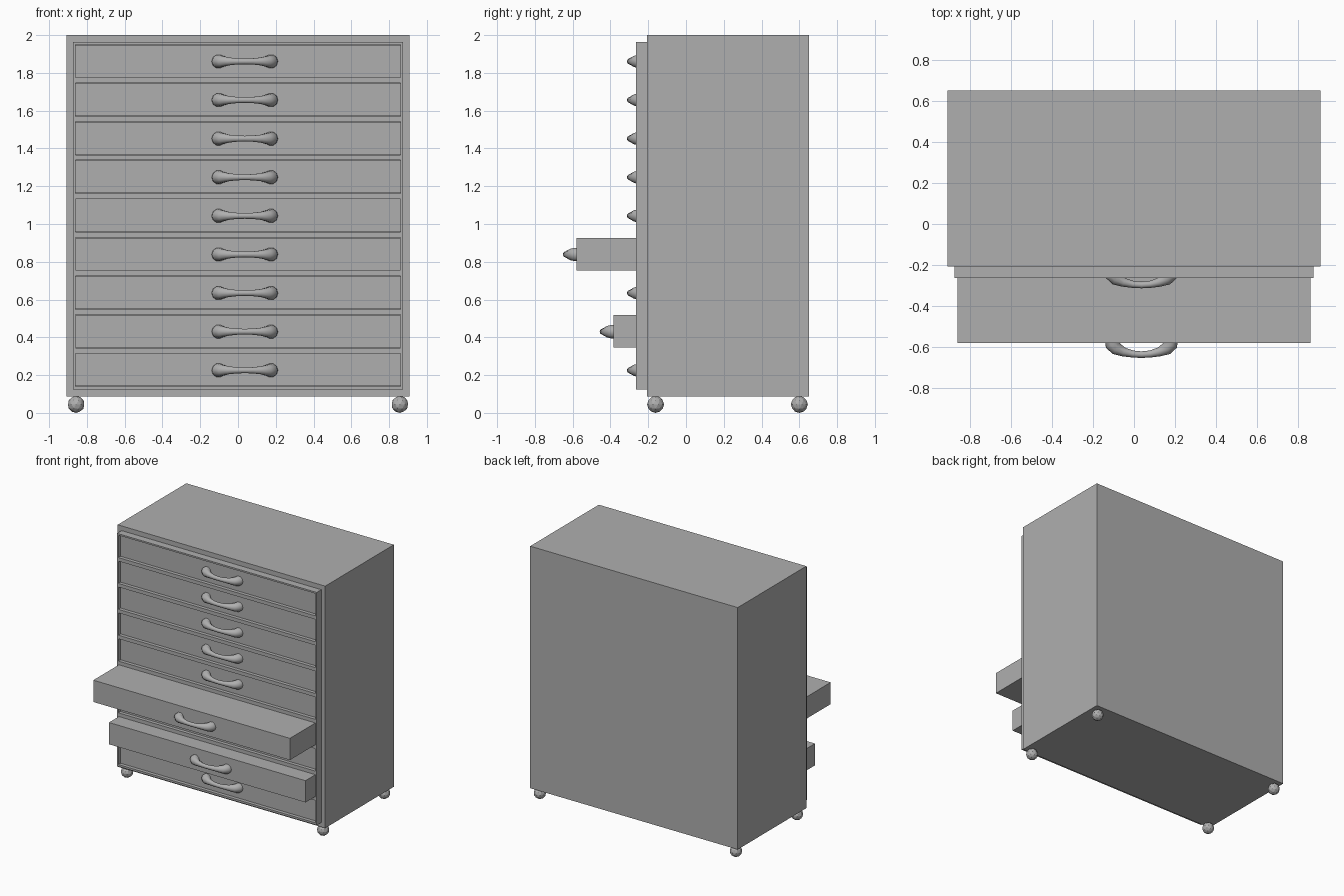
import bpy, bmesh, math
from mathutils import Vector, Matrix

if "Cube" in bpy.data.objects:
    bpy.data.objects.remove(bpy.data.objects["Cube"])

# Mid-grey finish shared by every part
GREY = bpy.data.materials.new("grey_finish")
GREY.diffuse_color = (0.43, 0.43, 0.43, 1)
GREY.use_nodes = True
GREY.node_tree.nodes["Principled BSDF"].inputs["Base Color"].default_value = GREY.diffuse_color


def make_object(name, bm):
    bmesh.ops.recalc_face_normals(bm, faces=bm.faces)
    mesh = bpy.data.meshes.new(name)
    bm.to_mesh(mesh)
    bm.free()
    mesh.materials.append(GREY)
    ob = bpy.data.objects.new(name, mesh)
    bpy.context.collection.objects.link(ob)
    return ob


def add_box(bm, x, y, z):
    size = [b - a for a, b in (x, y, z)]
    mid = [(a + b) / 2 for a, b in (x, y, z)]
    bmesh.ops.create_cube(bm, size=1, matrix=Matrix.Translation(mid) @ Matrix.Diagonal((*size, 1)))


def box(name, x, y, z):
    bm = bmesh.new()
    add_box(bm, x, y, z)
    return make_object(name, bm)


def select_only(ob):
    bpy.ops.object.select_all(action='DESELECT')
    ob.select_set(True)
    bpy.context.view_layer.objects.active = ob


COUNT, PITCH, Z0 = 9, 0.2044, 0.2275
CLOSED_Y = -0.24
heights = [Z0 + i * PITCH for i in range(COUNT)]
pulled_out = {1: -0.384, 3: -0.579}      # front position of the open drawers

# Cabinet carcass
box("cabinet_body", (-0.907, 0.907), (-0.207, 0.65), (0.088, 2.0))

# Front frame with one opening per drawer
frame = box("front_frame", (-0.873, 0.873), (-0.264, -0.207), (0.124, 1.963))
bm = bmesh.new()
for z in heights:
    add_box(bm, (-0.861, 0.861), (-0.3, -0.215), (z - 0.088, z + 0.088))
cutter = make_object("drawer_openings_cutter", bm)
cutter.hide_render = True
mod = frame.modifiers.new("openings", 'BOOLEAN')
mod.operation = 'DIFFERENCE'
mod.solver = 'EXACT'
mod.object = cutter
select_only(frame)
bpy.ops.object.modifier_apply(modifier=mod.name)
bpy.data.objects.remove(cutter, do_unlink=True)

# Handle: bowed bar, thick at the ends and slim in the middle (x, reach, radius)
HALF = [(0.14, -0.012, 0.037), (0.139, 0.008, 0.037), (0.122, 0.028, 0.031),
        (0.086, 0.044, 0.022), (0.042, 0.054, 0.017)]
PATH = [(-x, o, r) for x, o, r in HALF] + [(0, 0.057, 0.016)] + HALF[::-1]


def handle(name, front_y, z, sides=10):
    bm = bmesh.new()
    pts = [Vector((x + 0.036, front_y - o, z)) for x, o, r in PATH]
    rings = []
    for i, p in enumerate(pts):
        tangent = (pts[min(i + 1, len(pts) - 1)] - pts[max(i - 1, 0)]).normalized()
        across = Vector((-tangent.y, tangent.x, 0))
        r = PATH[i][2]
        rings.append([bm.verts.new(p + r * (math.cos(a) * across + math.sin(a) * Vector((0, 0, 1))))
                      for a in (2 * math.pi * k / sides for k in range(sides))])
    for a, b in zip(rings, rings[1:]):
        for k in range(sides):
            n = (k + 1) % sides
            bm.faces.new((a[k], a[n], b[n], b[k]))
    bm.faces.new(rings[0])
    bm.faces.new(rings[-1])
    ob = make_object(name, bm)
    select_only(ob)
    bpy.ops.object.shade_smooth_by_angle(angle=math.radians(50))


# Drawers, two of them pulled out
for i, z in enumerate(heights):
    y = pulled_out.get(i, CLOSED_Y)
    box(f"drawer_{i + 1}", (-0.859, 0.859), (y, y + 0.8), (z - 0.086, z + 0.086))
    handle(f"drawer_handle_{i + 1}", y, z - 0.002)

# Faceted ball feet
for side, x in (("left", -0.857), ("right", 0.857)):
    for end, y in (("front", -0.161), ("back", 0.6)):
        bm = bmesh.new()
        bmesh.ops.create_icosphere(bm, subdivisions=2, radius=0.045,
                                   matrix=Matrix.Translation((x, y, 0.045)))
        make_object(f"{end}_{side}_foot", bm)
